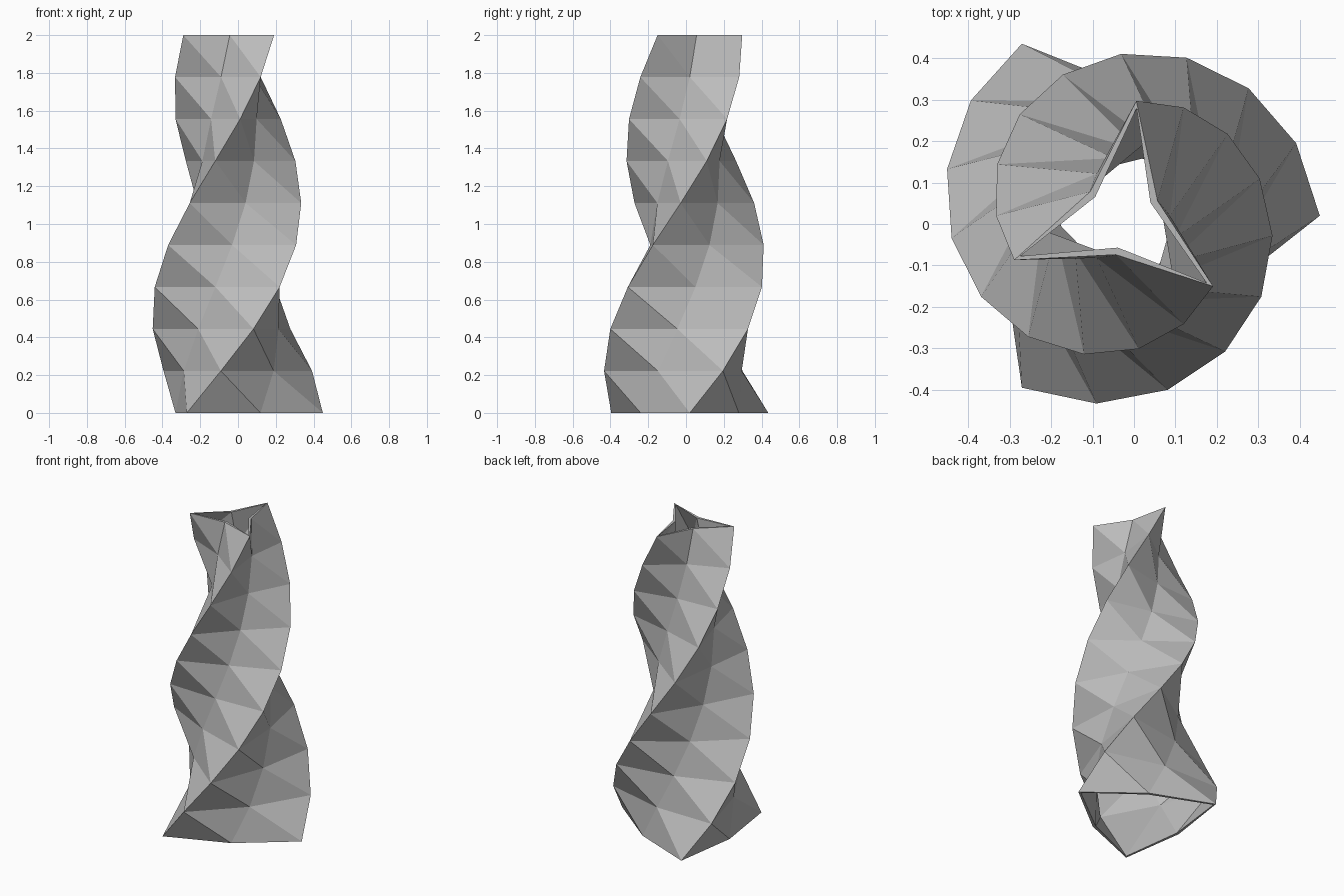
import bpy
import bmesh
from math import cos, sin, radians
from mathutils import Vector

cube = bpy.data.objects.get("Cube")
if cube:
    bpy.data.objects.remove(cube, do_unlink=True)

HEIGHT, LEVELS, SIDES = 2.0, 9, 6
TWIST = radians(22.5)              # turn per level
CENTRE = Vector((-0.031, 0.02, 0))
THICKNESS = 0.018
CORNER = (0.48, 0.28)              # radius at foot, at rim
MIDDLE = (0.30, 0.095)


def lerp(pair, t):
    return pair[0] + (pair[1] - pair[0]) * t


# Grey clay material
clay = bpy.data.materials.new("grey_clay")
clay.use_nodes = True
colour = (0.5, 0.5, 0.5, 1)
clay.diffuse_color = colour
clay.node_tree.nodes["Principled BSDF"].inputs["Base Color"].default_value = colour

bm = bmesh.new()

# Outer wall: three corners and three side middles, twisted and tapered
outer = []
for level in range(LEVELS + 1):
    t = level / LEVELS
    ring = []
    for side in range(SIDES):
        radius = lerp(MIDDLE if side % 2 else CORNER, t)
        angle = radians(60) * side + TWIST * level
        ring.append(bm.verts.new(CENTRE + Vector(
            (radius * cos(angle), radius * sin(angle), HEIGHT * t))))
    outer.append(ring)


def wall(rings, flip=False):
    """Triangulated strips between successive rings."""
    for low, high in zip(rings, rings[1:]):
        for i in range(SIDES):
            j = (i + 1) % SIDES
            for tri in ((low[i], low[j], high[i]), (low[j], high[j], high[i])):
                bm.faces.new(tri[::-1] if flip else tri)


wall(outer)
bm.normal_update()

# Inner wall: outer wall pushed inwards, level at both open ends
inner = []
for level, ring in enumerate(outer):
    copy = []
    for v in ring:
        co = v.co - v.normal * THICKNESS
        if level in (0, LEVELS):
            co.z = v.co.z
        copy.append(bm.verts.new(co))
    inner.append(copy)
wall(inner, flip=True)

# Flat rims at foot and top
for k in (0, LEVELS):
    for i in range(SIDES):
        j = (i + 1) % SIDES
        quad = (outer[k][i], outer[k][j], inner[k][j], inner[k][i])
        bm.faces.new(quad if k else quad[::-1])

mesh = bpy.data.meshes.new("twisted_vase")
bm.to_mesh(mesh)
bm.free()
mesh.materials.append(clay)
vase = bpy.data.objects.new("twisted_vase", mesh)
bpy.context.collection.objects.link(vase)
